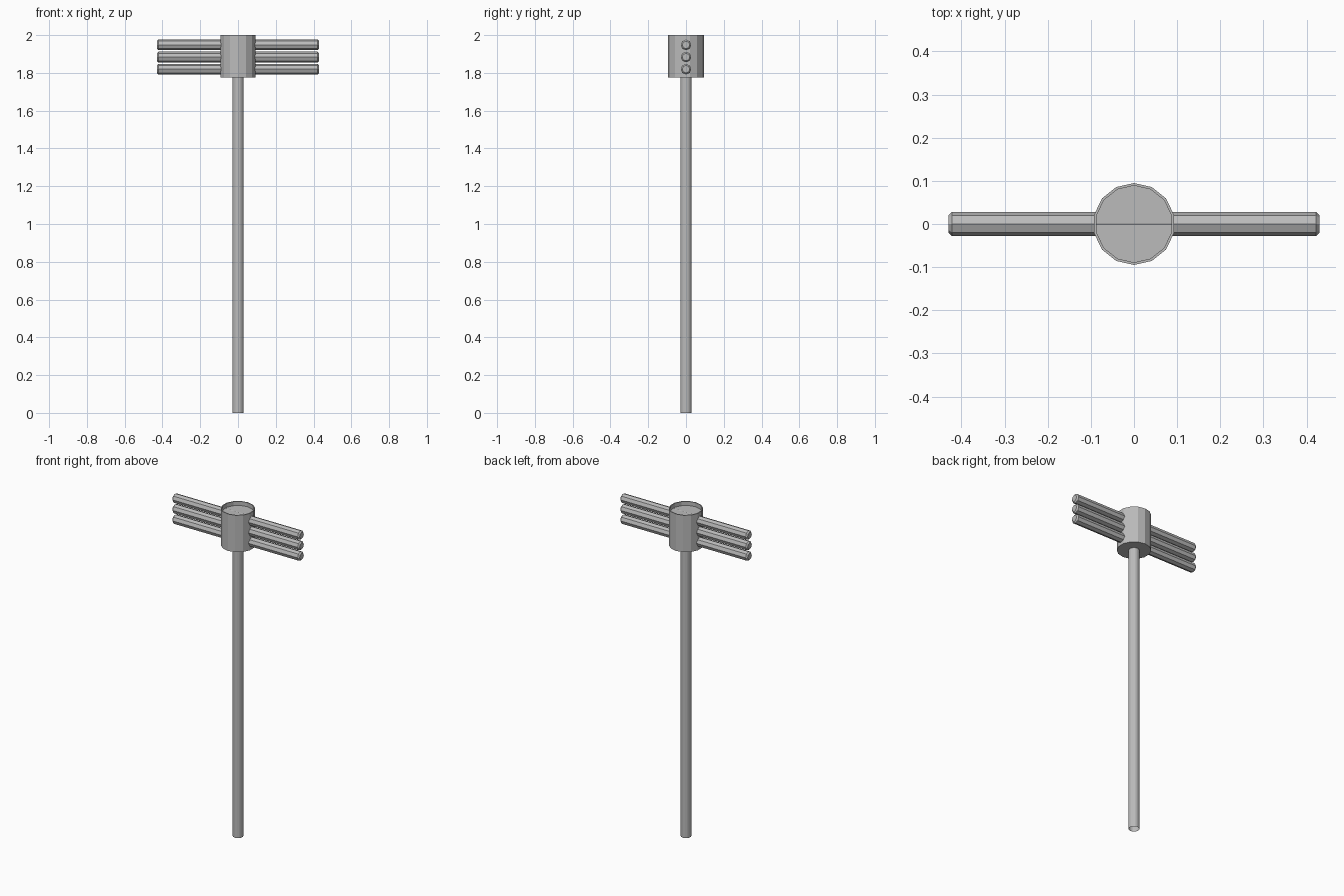
import bpy, bmesh, math
from mathutils import Matrix

cube = bpy.data.objects.get("Cube")
if cube:
    bpy.data.objects.remove(cube)

metal = bpy.data.materials.new("grey_metal")
metal.use_nodes = True
grey = (0.5, 0.5, 0.5, 1)
metal.diffuse_color = grey
metal.node_tree.nodes["Principled BSDF"].inputs["Base Color"].default_value = grey


def lathe(name, profile, sides, matrix=Matrix(), cap_start=False, cap_end=False):
    """Sweep (radius, height) rings round z, starting from a corner at +y."""
    bm = bmesh.new()
    rings = []
    for r, h in profile:
        angles = [math.pi / 2 + math.tau * i / sides for i in range(sides)]
        rings.append([bm.verts.new((r * math.cos(a), r * math.sin(a), h)) for a in angles])
    for low, high in zip(rings, rings[1:]):
        for i in range(sides):
            j = (i + 1) % sides
            bm.faces.new((low[i], low[j], high[j], high[i]))
    if cap_start:
        bm.faces.new(rings[0][::-1])
    if cap_end:
        bm.faces.new(rings[-1])
    bm.transform(matrix)
    mesh = bpy.data.meshes.new(name)
    bm.to_mesh(mesh)
    bm.free()
    mesh.materials.append(metal)
    obj = bpy.data.objects.new(name, mesh)
    bpy.context.collection.objects.link(obj)
    return obj


# Hollow pole, open at the foot
lathe("pole", [(0.03, 0), (0.03, 1.78)], 14)

# Drum head with a thin rim and a sunken top
lathe("drum", [(0.095, 1.775), (0.095, 2), (0.089, 2), (0.089, 1.975)], 14,
      cap_start=True, cap_end=True)

# Three stacked rungs through the drum, with chamfered ends
sideways = Matrix.Rotation(math.pi / 2, 4, "Y")
tip, radius, bevel = 0.43, 0.028, 0.008
rung = [(radius - bevel, -tip), (radius, bevel - tip), (radius, tip - bevel), (radius - bevel, tip)]
turn = Matrix.Rotation(math.pi / 2, 4, "Z")
for label, z in (("lower", 1.82), ("middle", 1.884), ("upper", 1.948)):
    lathe(label + "_rung", rung, 8, Matrix.Translation((0, 0, z)) @ sideways @ turn,
          cap_start=True, cap_end=True)
